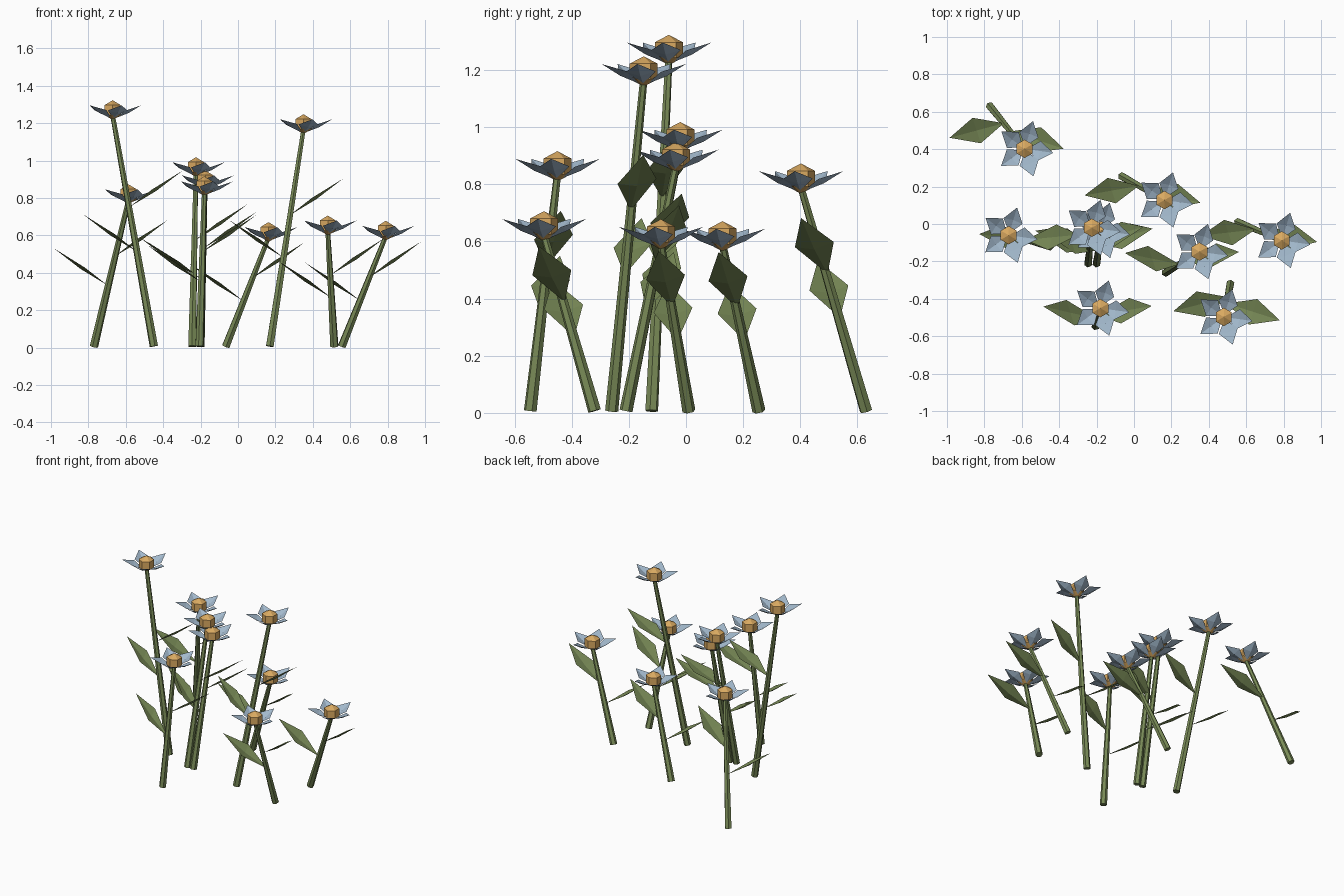
import bpy
import math
from mathutils import Vector

if "Cube" in bpy.data.objects:
    bpy.data.objects.remove(bpy.data.objects["Cube"], do_unlink=True)


def make_material(name, color):
    mat = bpy.data.materials.new(name)
    mat.use_nodes = True
    mat.diffuse_color = (*color, 1)
    mat.node_tree.nodes["Principled BSDF"].inputs["Base Color"].default_value = (*color, 1)
    return mat


GREEN = make_material("leaf green", (0.19, 0.255, 0.095))
BLUE = make_material("petal blue", (0.36, 0.48, 0.60))
GOLD = make_material("pollen gold", (0.70, 0.40, 0.12))


def add_mesh(name, verts, faces, mat):
    mesh = bpy.data.meshes.new(name)
    mesh.from_pydata([tuple(v) for v in verts], [], faces)
    mesh.materials.append(mat)
    obj = bpy.data.objects.new(name, mesh)
    bpy.context.collection.objects.link(obj)
    return obj


def polar(radius, degrees, z):
    a = math.radians(degrees)
    return Vector((radius * math.cos(a), radius * math.sin(a), z))


# Tapered six-sided stem between two points
def add_stem(start, end, sides=6):
    turn = (end - start).to_track_quat("Z", "Y")
    verts = []
    for centre, radius in ((start, 0.023), (end, 0.013)):
        verts += [centre + turn @ polar(radius, 360 * i / sides + 30, 0) for i in range(sides)]
    faces = [(i, (i + 1) % sides, (i + 1) % sides + sides, i + sides) for i in range(sides)]
    faces += [tuple(reversed(range(sides))), tuple(range(sides, 2 * sides))]
    add_mesh("stem", verts, faces, GREEN)


# Diamond leaf folded along its midrib
def add_leaf(name, base, reach):
    out = math.copysign(1, reach.x)
    middle = base + reach * 0.5
    rib = middle - Vector((0, 0, 0.012))
    back = middle + Vector((out * 0.022, 0.068, 0.014))
    front = middle + Vector((-out * 0.022, -0.068, -0.004))
    faces = [(0, 1, 2), (1, 3, 2), (0, 4, 1), (1, 4, 3)]
    if out > 0:
        faces = [tuple(reversed(f)) for f in faces]
    add_mesh(name, [base, rib, back, base + reach, front], faces, GREEN)


# Five creased petals in a shallow dish
def add_petals(centre):
    verts, faces = [], []
    for angle in (-8, 73, 143, 216, 288):
        n = len(verts)
        verts += [centre + p for p in (
            polar(0.012, angle, -0.044),
            polar(0.095, angle - 34, -0.002),
            polar(0.155, angle, 0.026),
            polar(0.095, angle + 34, 0.0),
            polar(0.085, angle, -0.016))]
        faces += [(n, n + 1, n + 4), (n + 1, n + 2, n + 4),
                  (n + 2, n + 3, n + 4), (n + 3, n, n + 4)]
    add_mesh("petals", verts, faces, BLUE)


# Faceted flower centre
def add_flower_centre(centre, sides=6):
    verts = [centre + Vector((0, 0, -0.053)), centre + Vector((0, 0, 0.053))]
    for z in (-0.027, 0.027):
        verts += [centre + polar(0.049, 360 * i / sides + 30, z) for i in range(sides)]
    faces = []
    for i in range(sides):
        a, b = 2 + i, 2 + (i + 1) % sides
        faces += [(0, b, a), (a, b, b + sides, a + sides), (a + sides, b + sides, 1)]
    add_mesh("flower_centre", verts, faces, GOLD)


# Each plant: ground x, y then flower x, y, z
PLANTS = [
    (-0.45, -0.12, -0.67, -0.06, 1.27),
    (0.17, -0.26, 0.35, -0.148, 1.195),
    (-0.245, -0.21, -0.225, -0.02, 0.965),
    (-0.20, -0.21, -0.175, -0.035, 0.895),
    (-0.205, -0.545, -0.18, -0.45, 0.863),
    (-0.77, 0.63, -0.585, 0.402, 0.82),
    (-0.065, 0.255, 0.163, 0.128, 0.618),
    (0.515, -0.32, 0.48, -0.497, 0.653),
    (0.555, 0.01, 0.79, -0.088, 0.625),
]

for gx, gy, fx, fy, fz in PLANTS:
    ground = Vector((gx, gy, 0.007))
    flower = Vector((fx, fy, fz))
    lean = (fy - gy) / fz
    add_stem(ground, flower - Vector((0, 0, 0.03)))
    add_leaf("left_side_leaf", ground.lerp(flower, 0.59),
             Vector((0.285, 0.01 + 0.37 * lean, 0.195)))
    add_leaf("right_side_leaf", ground.lerp(flower, 0.40),
             Vector((-0.29, 0.025 + 0.37 * lean, 0.2)))
    add_petals(flower)
    add_flower_centre(flower)
